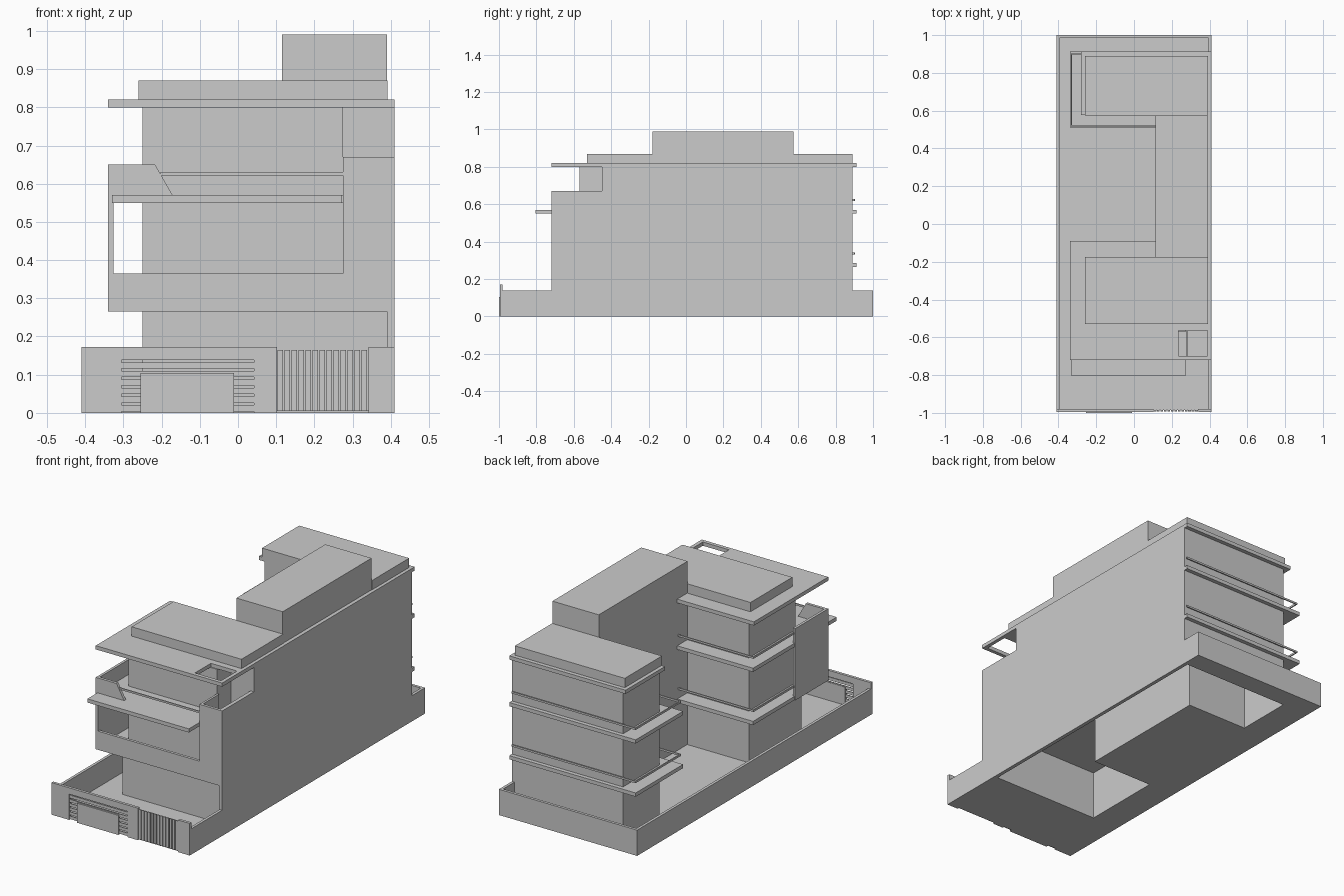
import bpy, bmesh


def make(name, bm):
    bmesh.ops.recalc_face_normals(bm, faces=bm.faces[:])
    mesh = bpy.data.meshes.new(name)
    bm.to_mesh(mesh)
    bm.free()
    obj = bpy.data.objects.new(name, mesh)
    bpy.context.collection.objects.link(obj)
    return obj


def boxes(name, items):
    """One object from boxes given as (x0, x1, y0, y1, z0, z1)."""
    bm = bmesh.new()
    for x0, x1, y0, y1, z0, z1 in items:
        vs = bmesh.ops.create_cube(bm, size=1)["verts"]
        for v in vs:
            v.co = (x1 if v.co.x > 0 else x0,
                    y1 if v.co.y > 0 else y0,
                    z1 if v.co.z > 0 else z0)
    return make(name, bm)


def prism(name, pts, offset, keep_base=True):
    """Extrude a flat polygon by an offset vector."""
    bm = bmesh.new()
    base = bm.faces.new([bm.verts.new(p) for p in pts])
    res = bmesh.ops.extrude_face_region(bm, geom=[base], use_keep_orig=True)
    top = [g for g in res["geom"] if isinstance(g, bmesh.types.BMVert)]
    bmesh.ops.translate(bm, verts=top, vec=offset)
    if not keep_base:
        bmesh.ops.delete(bm, geom=[base], context="FACES_ONLY")
    return make(name, bm)


def rail(name, pts, z, r=0.003):
    """Thin bar following an axis-aligned path."""
    boxes(name, [(min(a[0], b[0]) - r, max(a[0], b[0]) + r,
                  min(a[1], b[1]) - r, max(a[1], b[1]) + r, z - 0.005, z + 0.005)
                 for a, b in zip(pts, pts[1:])])


# Courtyard floor, left open below the building
boxes("yard_floor", [(-0.405, 0.40, -0.985, -0.62, 0, 0.008),
                     (-0.405, -0.25, -0.62, 0.89, 0, 0.008),
                     (-0.405, 0.40, 0.89, 0.99, 0, 0.008),
                     (-0.25, 0.115, -0.175, 0.58, 0, 0.008)])

# Boundary walls
boxes("garden_walls", [(-0.41, -0.395, -0.98, 1, 0, 0.138),
                       (-0.395, 0.395, 0.985, 1, 0, 0.138),
                       (0.395, 0.41, 0.89, 1, 0, 0.138),
                       (0.395, 0.41, -0.98, -0.72, 0, 0.138)])

# Street wall with gate opening
boxes("street_wall", [(-0.41, -0.305, -0.995, -0.98, 0, 0.172),
                      (0.042, 0.102, -0.995, -0.98, 0, 0.172),
                      (-0.305, 0.042, -0.995, -0.98, 0.138, 0.172),
                      (0.342, 0.41, -0.995, -0.98, 0, 0.172)])
boxes("entry_panel", [(-0.255, -0.01, -1, -0.985, 0, 0.105)])
boxes("entry_slats", [(-0.305, 0.042, -0.992, -0.987, 0.004 + i * 0.0225, 0.020 + i * 0.0225)
                      for i in range(6)])
boxes("gate_bars", [(0.104 + i * 0.0183, 0.118 + i * 0.0183, -0.992, -0.986, 0.005, 0.165)
                    for i in range(13)])

# Long party wall with the terrace notch, extruded from its side profile
prism("party_wall", [(0.39, y, z) for y, z in
                     [(-0.72, 0), (0.89, 0), (0.89, 0.82), (-0.45, 0.82),
                      (-0.45, 0.67), (-0.72, 0.67)]], (0.02, 0, 0))

# Hollow ground storey: C-shaped plan, open at the bottom
prism("ground_storey", [(x, y, 0) for x, y in
                        [(0.39, -0.62), (0.39, 0.89), (-0.25, 0.89), (-0.25, 0.58),
                         (0.115, 0.58), (0.115, -0.175), (-0.25, -0.175), (-0.25, -0.62)]],
      (0, 0, 0.265), keep_base=False)

# Upper storeys and central stair core
boxes("front_storeys", [(-0.25, 0.275, -0.57, -0.175, 0.265, 0.80),
                        (0.275, 0.39, -0.45, -0.175, 0.265, 0.80)])
boxes("rear_storeys", [(-0.25, 0.39, 0.58, 0.89, 0.265, 0.80)])
boxes("stair_core", [(0.115, 0.39, -0.178, 0.575, 0.265, 0.99)])

# Floor slabs and balcony rails
for n, z in enumerate((0.265, 0.55), 1):
    boxes(f"front_slab_{n}", [(-0.335, 0.39, -0.71, -0.175, z, z + 0.02),
                              (-0.335, 0.115, -0.175, -0.09, z, z + 0.02)])
    boxes(f"rear_slab_{n}", [(-0.34, 0.39, 0.58, 0.912, z, z + 0.02),
                             (-0.34, 0.115, 0.51, 0.58, z, z + 0.02),
                             (0.39, 0.41, 0.89, 0.912, z, z + 0.02)])
    rail(f"rear_rail_{n}", [(0.40, 0.90), (-0.33, 0.90), (-0.33, 0.52), (0.115, 0.52)], z + 0.072)
    rail(f"front_rail_{n}", [(0.115, -0.10), (-0.33, -0.10), (-0.33, -0.44)], z + 0.072)
boxes("front_canopy", [(-0.33, 0.272, -0.805, -0.705, 0.55, 0.57)])
rail("terrace_rail", [(-0.20, -0.715), (0.275, -0.715)], 0.626)

# Framed front balcony with raked corner parapet
boxes("balcony_frame", [(-0.34, 0.39, -0.72, -0.705, 0.265, 0.365),
                        (0.275, 0.39, -0.72, -0.705, 0.365, 0.67),
                        (0.275, 0.287, -0.705, -0.57, 0.265, 0.67),
                        (-0.34, -0.326, -0.72, -0.44, 0.265, 0.65)])
prism("corner_parapet", [(x, -0.72, z) for x, z in
                         [(-0.326, 0.55), (-0.16, 0.55), (-0.17, 0.568),
                          (-0.217, 0.65), (-0.326, 0.65)]], (0, 0.015, 0))

# Roof slabs; the front one has a skylight hole
boxes("front_roof_slab", [(-0.34, 0.41, -0.72, -0.70, 0.80, 0.82),
                          (-0.34, 0.235, -0.70, -0.565, 0.80, 0.82),
                          (0.39, 0.41, -0.70, -0.565, 0.80, 0.82),
                          (-0.34, 0.41, -0.565, -0.175, 0.80, 0.82),
                          (-0.34, 0.115, -0.175, -0.09, 0.80, 0.82)])
boxes("rear_roof_slab", [(-0.28, 0.41, 0.578, 0.912, 0.80, 0.82)])
boxes("roof_caps", [(-0.26, 0.392, -0.53, -0.175, 0.82, 0.87),
                    (-0.26, 0.392, 0.575, 0.89, 0.82, 0.87)])
